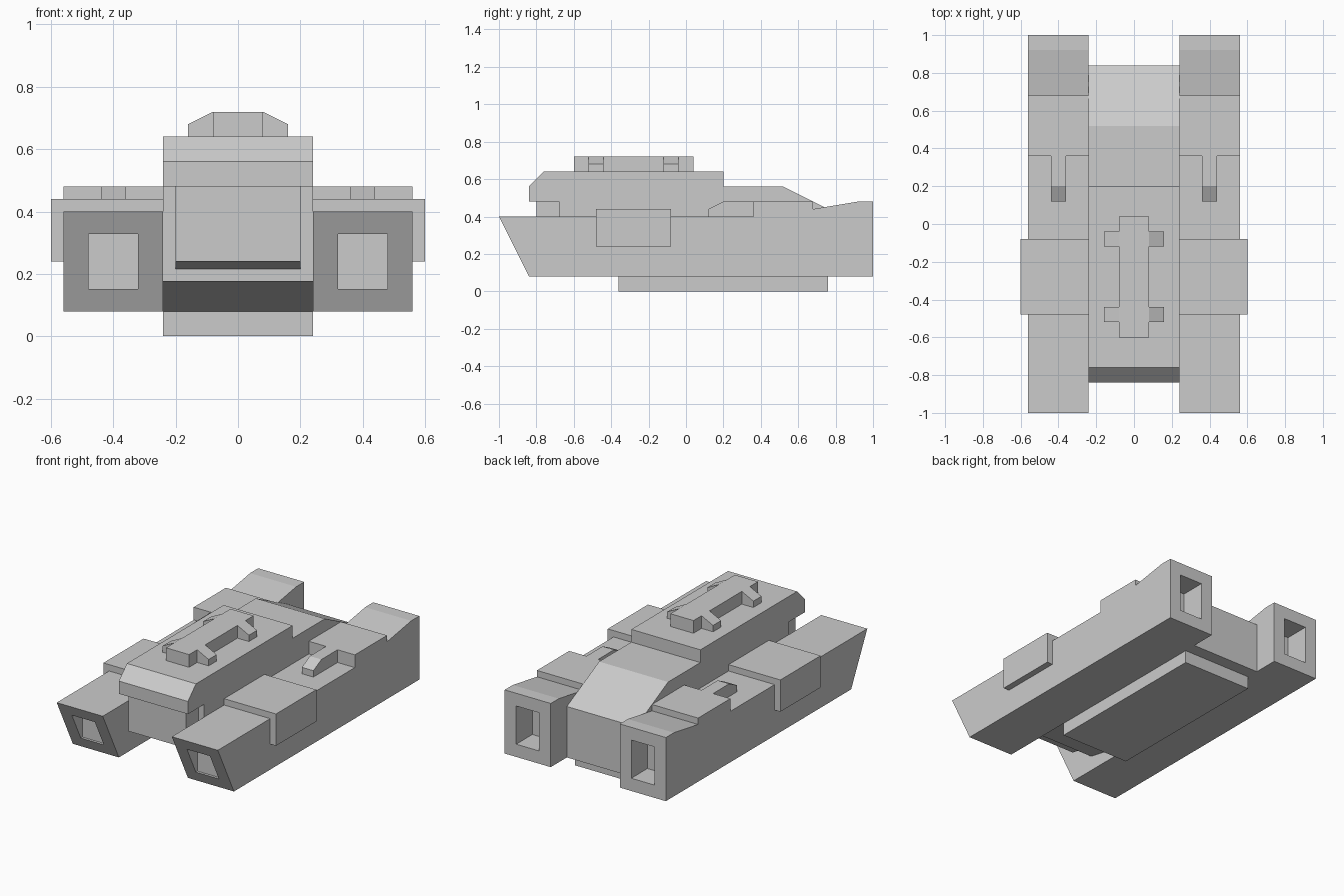
import bpy, bmesh

if "Cube" in bpy.data.objects:
    bpy.data.objects.remove(bpy.data.objects["Cube"])


def prism(name, pts, axis, lo, hi, mirror=False, sockets=()):
    """Extrude a closed profile: axis 'x' takes (y, z) points, axis 'y' takes (x, z)."""
    def place(p, t):
        return (t, p[0], p[1]) if axis == 'x' else (p[0], t, p[1])
    bm = bmesh.new()
    a = [bm.verts.new(place(p, lo)) for p in pts]
    b = [bm.verts.new(place(p, hi)) for p in pts]
    bm.faces.new(a)
    bm.faces.new(b[::-1])
    n = len(pts)
    for i in range(n):
        j = (i + 1) % n
        bm.faces.new((a[j], a[i], b[i], b[j]))
    bmesh.ops.recalc_face_normals(bm, faces=bm.faces[:])
    # Rectangular sockets sunk into the end faces
    for sign, depth_y in sockets:
        bm.normal_update()
        face = max(bm.faces, key=lambda f: f.normal.y * sign * 10
                   + f.calc_center_median().y * sign * 30)
        bmesh.ops.inset_region(bm, faces=[face], thickness=0.08, use_even_offset=True)
        bmesh.ops.inset_individual(bm, faces=[face], thickness=0.0)
        for v in face.verts:
            v.co.y = depth_y
    me = bpy.data.meshes.new(name)
    bm.to_mesh(me)
    bm.free()
    ob = bpy.data.objects.new(name, me)
    bpy.context.collection.objects.link(ob)
    if mirror:
        ob.modifiers.new("mirror", 'MIRROR')
    return ob


def box(name, x, y, z, mirror=False):
    return prism(name, [(y[0], z[0]), (y[1], z[0]), (y[1], z[1]), (y[0], z[1])],
                 'x', x[0], x[1], mirror)


# Side pods with stepped rear deck and open ends
prism("side_pod",
      [(-1, .40), (.36, .40), (.36, .48), (.68, .48), (.68, .44), (.92, .48),
       (1, .48), (1, .08), (-.84, .08)],
      'x', .24, .56, True, sockets=((-1, -.86), (1, .84)))

# Finger on each pod deck
prism("deck_finger", [(.12, .40), (.12, .44), (.20, .48), (.36, .48), (.36, .40)],
      'x', .36, .44, True)

# Saddle blocks hanging over the pod sides
box("saddle_block", (.24, .60), (-.48, -.08), (.24, .44), True)

# Central hull
prism("hull",
      [(-.84, .48), (-.84, .56), (-.76, .64), (.20, .64), (.20, .56), (.52, .56),
       (.84, .40), (.84, .08), (-.20, .08), (-.68, .176), (-.68, .48)],
      'x', -.24, .24)

# Narrow nose under the front overhang
prism("nose", [(-.80, .48), (-.80, .24), (-.68, .216), (-.68, .48)], 'x', -.20, .20)

# Belly plate
box("belly_plate", (-.24, .24), (-.36, .76), (0, .08))

# Roof spine with two pairs of sloped arms
box("roof_spine", (-.08, .08), (-.60, .04), (.64, .72))
for label, y in (("front", -.52), ("rear", -.12)):
    prism("roof_arm_" + label, [(.08, .64), (.16, .64), (.16, .68), (.08, .72)],
          'y', y, y + .08, True)
